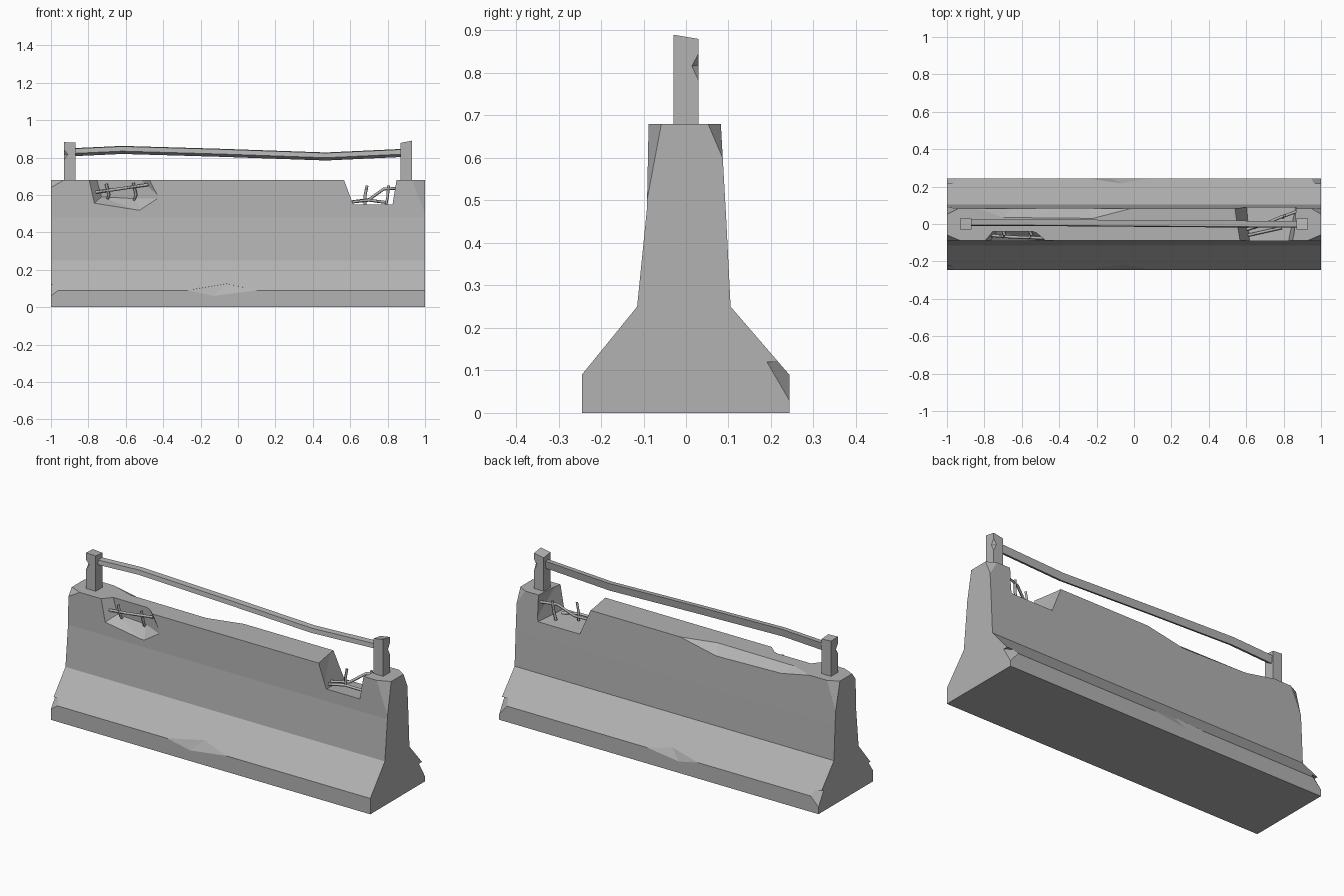
import bpy, bmesh
from mathutils import Vector

cube = bpy.data.objects.get("Cube")
if cube:
    bpy.data.objects.remove(cube, do_unlink=True)

concrete = bpy.data.materials.new("concrete_grey")
concrete.use_nodes = True
GREY = (0.45, 0.45, 0.45, 1)
concrete.diffuse_color = GREY
concrete.node_tree.nodes["Principled BSDF"].inputs["Base Color"].default_value = GREY


def add_object(name, bm):
    bmesh.ops.recalc_face_normals(bm, faces=bm.faces)
    mesh = bpy.data.meshes.new(name)
    bm.to_mesh(mesh)
    bm.free()
    mesh.materials.append(concrete)
    obj = bpy.data.objects.new(name, mesh)
    bpy.context.collection.objects.link(obj)
    return obj


def loft(name, rings):
    """Skin a row of matching closed rings and cap both ends."""
    bm = bmesh.new()
    rows = [[bm.verts.new(p) for p in ring] for ring in rings]
    n = len(rows[0])
    for a, b in zip(rows, rows[1:]):
        for i in range(n):
            j = (i + 1) % n
            bm.faces.new((a[i], a[j], b[j], b[i]))
    bm.faces.new(rows[0])
    bm.faces.new(rows[-1])
    return add_object(name, bm)


def chip(target, points):
    """Carve the convex hull of the points out of the target."""
    bm = bmesh.new()
    for p in points:
        bm.verts.new(p)
    bmesh.ops.convex_hull(bm, input=bm.verts)
    loose = [v for v in bm.verts if not v.link_faces]
    bmesh.ops.delete(bm, geom=loose, context='VERTS')
    cutter = add_object("chip_cutter", bm)
    cutter.hide_render = True
    mod = target.modifiers.new("chip", 'BOOLEAN')
    mod.operation, mod.solver, mod.object = 'DIFFERENCE', 'EXACT', cutter
    bpy.context.view_layer.objects.active = target
    bpy.ops.object.modifier_apply(modifier=mod.name)
    bpy.data.objects.remove(cutter, do_unlink=True)


def corner_chip(target, corner, legs, out=0.03):
    """Slice off a corner, the legs giving the cut length on each axis."""
    signs = Vector([1 if d > 0 else -1 for d in legs])
    start = Vector(corner) - signs * out
    grow = 1 + sum(out / abs(d) for d in legs)
    points = [start]
    for axis in range(3):
        p = start.copy()
        p[axis] += legs[axis] * grow
        points.append(p)
    chip(target, points)


def rod(name, path, radius=0.008):
    """Thin five-sided bar along a path."""
    curve = bpy.data.curves.new(name, 'CURVE')
    curve.dimensions = '3D'
    curve.bevel_depth, curve.bevel_resolution = radius, 0
    curve.use_fill_caps = True
    spline = curve.splines.new('POLY')
    spline.points.add(len(path) - 1)
    for point, co in zip(spline.points, path):
        point.co = (*co, 1)
    curve.materials.append(concrete)
    bpy.context.collection.objects.link(bpy.data.objects.new(name, curve))


# Barrier body: flared profile run along x
profile = [(-.245, 0), (-.245, .09), (-.115, .25), (-.092, .48), (-.088, .68),
           (.082, .68), (.095, .45), (.105, .25), (.243, .09), (.243, 0)]
body = loft("barrier_body", [[(x, y, z) for y, z in profile] for x in (-1, 1)])

# Worn corners
corner_chip(body, (1, -.088, .68), (-.07, .03, -.16))
corner_chip(body, (1, .082, .68), (-.05, -.03, -.07))
corner_chip(body, (-1, -.088, .68), (.07, .03, -.04))
corner_chip(body, (-1, .082, .68), (.06, -.03, -.12))
corner_chip(body, (1, .243, .09), (-.05, -.035, -.06))
corner_chip(body, (-1, .243, .09), (.05, -.03, -.05))
corner_chip(body, (-1, -.245, .09), (.04, .02, -.03))

# Dents along the front and back base edges
for s in (-1, 1):
    chip(body, [(-.27, s * .245, .09), (.1, s * .245, .09), (-.13, s * .245, .06),
                (-.06, s * .215, .125), (-.1, s * .4, .2)])

# Broken back edge of the top
chip(body, [(-.84, .084, .68), (-.7, .035, .68), (-.22, .03, .68), (-.02, .082, .68),
            (-.25, .09, .63), (-.65, .09, .64), (-.8, .2, .8), (-.05, .2, .8)])

# Hollow in the front face
chip(body, [(-.81, -.1, .7), (-.775, -.1, .55), (-.52, -.1, .51), (-.41, -.1, .58),
            (-.47, -.1, .7), (-.76, -.04, .7), (-.54, -.04, .7),
            (-.73, -.035, .59), (-.55, -.035, .58)])

# Notch broken right through the top
chip(body, [(.55, -.12, .74), (.62, -.12, .55), (.82, -.12, .55), (.85, -.12, .74),
            (.51, .12, .74), (.6, .12, .53), (.87, .12, .53), (.87, .12, .74)])

# End posts
def post(name, x, tops):
    corners = [(-.03, -.03), (.03, -.03), (.03, .03), (-.03, .03)]
    low = [(x + a, b, .655) for a, b in corners]
    high = [(x + a, b, t) for (a, b), t in zip(corners, tops)]
    return loft(name, [low, high])

right_post = post("right_post", -.9, (.882, .88, .875, .88))
left_post = post("left_post", .9, (.878, .89, .88, .87))
chip(right_post, [(-.94, -.04, .87), (-.94, -.04, .76), (-.9, -.04, .82),
                  (-.94, .0, .81)])
chip(left_post, [(.94, .04, .88), (.94, .04, .74), (.9, .04, .82), (.94, .005, .815)])

# Bent top rail
section = [(.018, .02), (-.014, .017), (-.018, -.008), (.012, -.023)]
bends = [(-.88, .008, .83), (-.62, .008, .842), (-.1, .004, .827),
         (.47, .0, .807), (.88, -.002, .826)]
loft("top_rail", [[(x, y + a, z + b) for a, b in section] for x, y, z in bends])

# Exposed reinforcing rods
rod("hollow_long_rod", [(-.78, -.06, .612), (-.65, -.07, .63), (-.48, -.075, .655)])
rod("hollow_short_rod_a", [(-.7, -.03, .57), (-.69, -.065, .6), (-.705, -.065, .66)])
rod("hollow_short_rod_b", [(-.56, -.03, .56), (-.545, -.065, .6), (-.56, -.065, .665)])
rod("notch_long_rod", [(.6, -.03, .562), (.7, .0, .575), (.78, .035, .632), (.88, .07, .635)])
rod("notch_side_rod", [(.61, -.06, .562), (.7, -.04, .572), (.79, -.02, .56)])
rod("notch_short_rod_a", [(.68, -.01, .55), (.68, -.01, .6), (.69, -.01, .65)])
rod("notch_short_rod_b", [(.79, .035, .54), (.8, .04, .59), (.805, .045, .65)])
